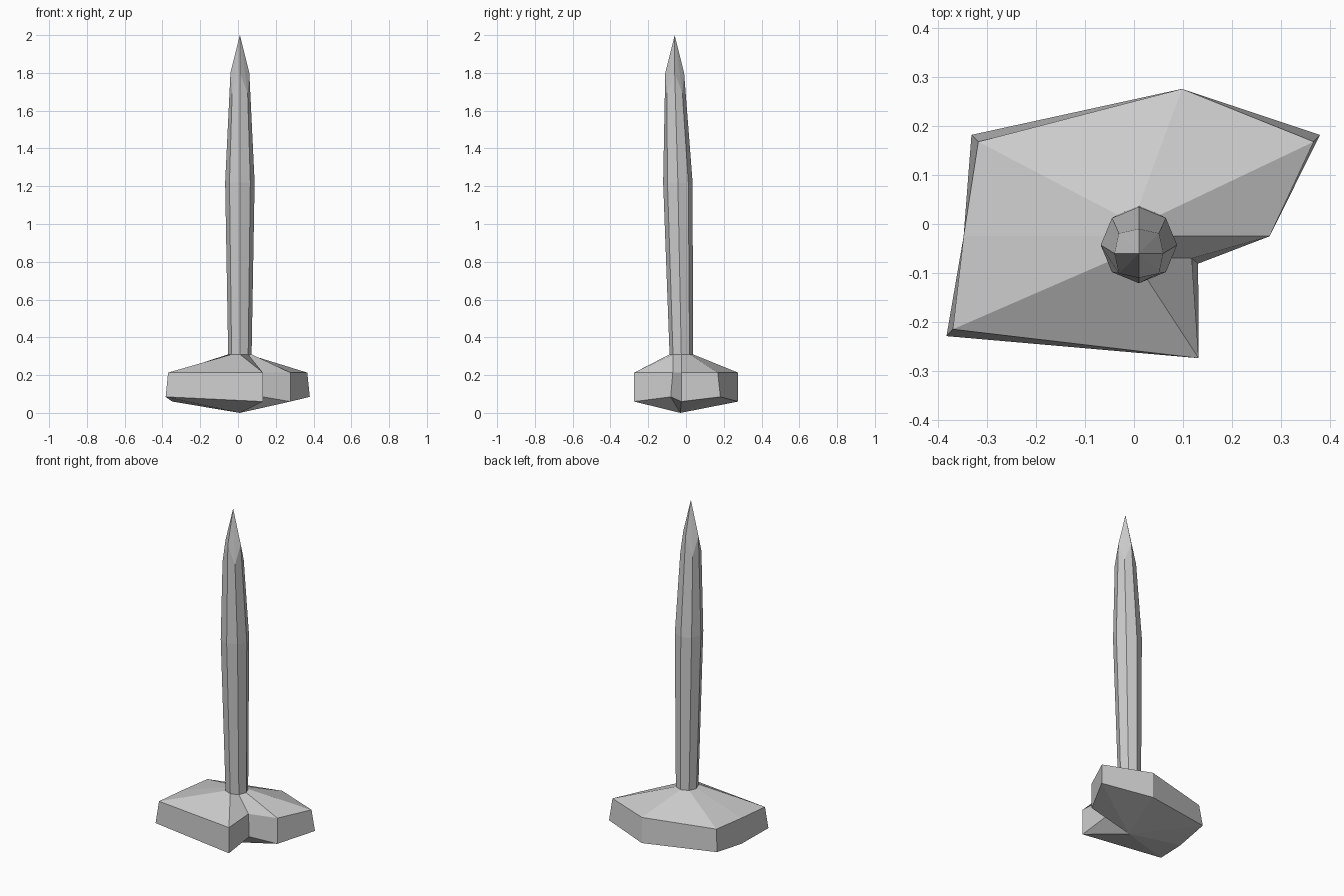
import bpy, bmesh
from math import cos, sin, pi

if "Cube" in bpy.data.objects:
    bpy.data.objects.remove(bpy.data.objects["Cube"])


def octagon(cx, cy, r, z_axis, z_diag, r_diag=None):
    """Eight points starting at +x; odd points are the diagonals."""
    pts = []
    for i in range(8):
        rad = (r_diag or r) if i % 2 else r
        pts.append((cx + rad * cos(i * pi / 4), cy + rad * sin(i * pi / 4),
                    z_diag if i % 2 else z_axis))
    return pts


# Base outlines: right, back right, back, back left, left, front left, front, notch
top_xy = [(.277, -.025), (.367, .168), (.098, .276), (-.318, .168),
          (-.348, -.025), (-.37, -.215), (.132, -.274), (.118, -.07)]
low_xy = [(.277, -.025), (.38, .182), (.098, .276), (-.332, .182),
          (-.348, -.025), (-.383, -.229), (.132, -.274), (.131, -.081)]
base_low = [(x, y, .085 if i % 2 else .06) for i, (x, y) in enumerate(low_xy)]
base_top = [(x, y, .213) for x, y in top_xy]

# Stacked rings from the base up through the shaft to the tip
rings = [
    base_low,
    base_top,
    octagon(.01, -.025, .062, .31, .31),
    octagon(.01, -.043, .078, 1.22, 1.22),
    octagon(.01, -.06, .05, 1.8, 1.69, .058),
]

bm = bmesh.new()
loops = [[bm.verts.new(p) for p in ring] for ring in rings]
foot = bm.verts.new((.01, -.03, 0))
tip = bm.verts.new((.01, -.06, 2))

# Side walls
for a, b in zip(loops, loops[1:]):
    for i in range(8):
        j = (i + 1) % 8
        bm.faces.new((a[i], a[j], b[j], b[i]))

# Pointed underside and tip
for i in range(8):
    j = (i + 1) % 8
    bm.faces.new((foot, loops[0][j], loops[0][i]))
    bm.faces.new((tip, loops[-1][i], loops[-1][j]))

bmesh.ops.recalc_face_normals(bm, faces=bm.faces)
mesh = bpy.data.meshes.new("spike_on_base")
bm.to_mesh(mesh)
bm.free()
bpy.context.collection.objects.link(bpy.data.objects.new("spike_on_base", mesh))
